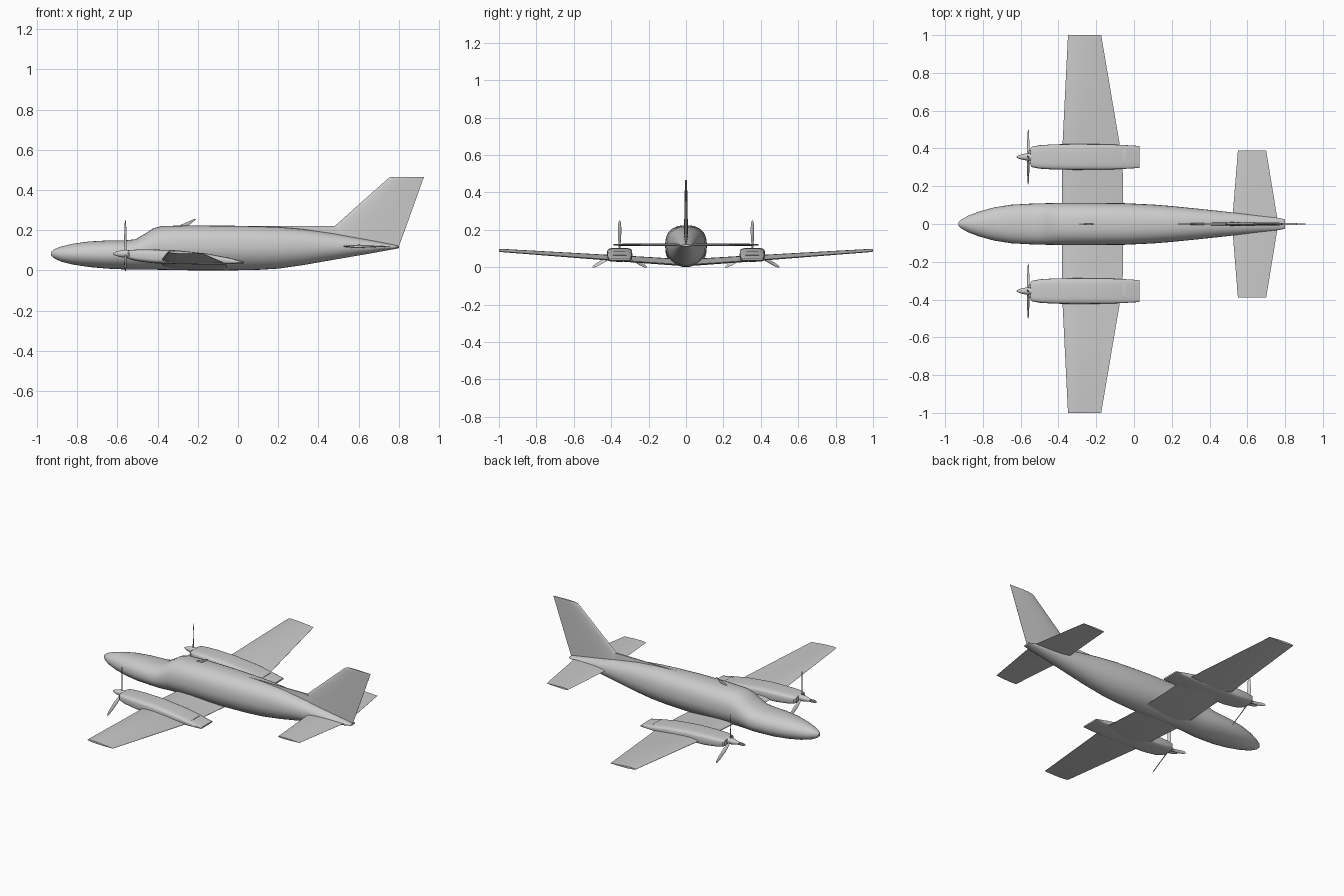
import bpy, bmesh
from math import sin, cos, pi, radians
from mathutils import Matrix, Vector


def loft(name, rings, matrix=None, angle=35):
    """Skin a list of equal-length point rings and cap both ends."""
    bm = bmesh.new()
    vs = [[bm.verts.new(p) for p in r] for r in rings]
    n = len(vs[0])
    for a, b in zip(vs, vs[1:]):
        for i in range(n):
            j = (i + 1) % n
            bm.faces.new((a[i], a[j], b[j], b[i]))
    bm.faces.new(vs[0])
    bm.faces.new(vs[-1])
    if matrix:
        bm.transform(matrix)
    bmesh.ops.recalc_face_normals(bm, faces=bm.faces)
    me = bpy.data.meshes.new(name)
    bm.to_mesh(me)
    bm.free()
    ob = bpy.data.objects.new(name, me)
    bpy.context.collection.objects.link(ob)
    bpy.ops.object.select_all(action='DESELECT')
    ob.select_set(True)
    bpy.context.view_layer.objects.active = ob
    bpy.ops.object.shade_smooth_by_angle(angle=radians(angle))
    return ob


def spow(v, e):
    return (1 if v >= 0 else -1) * abs(v) ** e


def section(x, hw, zb, zt, e_top=2.0, e_bot=2.0, y0=0.0, mid=0.5, n=32):
    """Superellipse cross-section across the x axis."""
    zm = zb + (zt - zb) * mid
    ring = []
    for i in range(n):
        t = 2 * pi * i / n
        c, s = cos(t), sin(t)
        e = 2 / (e_top if s >= 0 else e_bot)
        h = (zt - zm) if s >= 0 else (zm - zb)
        ring.append((x, y0 + hw * spow(c, e), zm + h * spow(s, e)))
    return ring


# airfoil outline: (chord fraction, half thickness fraction)
FOIL = [(0, 0), (0.02, 0.4), (0.08, 0.72), (0.2, 0.96), (0.35, 1), (0.6, 0.75), (0.85, 0.33), (1, 0.06)]
LOOP = FOIL + [(c, -t) for c, t in reversed(FOIL[1:])]


def foil(x0, x1, half):
    return [(x0 + (x1 - x0) * c, half * t) for c, t in LOOP]


# fuselage: x, half width, bottom, top, top exponent, bottom exponent
body = [(-0.93, 0.008, 0.075, 0.092, 2, 2), (-0.915, 0.023, 0.061, 0.105, 2, 2),
        (-0.88, 0.043, 0.044, 0.119, 2, 2), (-0.82, 0.066, 0.029, 0.133, 2.1, 2),
        (-0.74, 0.088, 0.017, 0.144, 2.2, 2), (-0.65, 0.102, 0.009, 0.149, 2.3, 2),
        (-0.56, 0.107, 0.005, 0.150, 2.4, 1.9), (-0.51, 0.109, 0.004, 0.155, 2.4, 1.9),
        (-0.46, 0.110, 0.004, 0.184, 2.3, 1.9), (-0.42, 0.111, 0.004, 0.210, 2.3, 1.9),
        (-0.38, 0.112, 0.003, 0.221, 2.4, 1.9), (-0.25, 0.112, 0.001, 0.224, 2.5, 1.9),
        (-0.05, 0.110, 0.0, 0.223, 2.5, 1.9), (0.1, 0.103, 0.003, 0.220, 2.4, 1.9),
        (0.2, 0.095, 0.009, 0.216, 2.4, 1.9), (0.32, 0.083, 0.026, 0.206, 2.3, 2),
        (0.48, 0.066, 0.054, 0.183, 2.2, 2), (0.65, 0.046, 0.083, 0.152, 2.1, 2),
        (0.77, 0.032, 0.105, 0.129, 2, 2), (0.80, 0.024, 0.111, 0.121, 2, 2)]
loft("fuselage", [section(x, w, b, t, et, eb) for x, w, b, t, et, eb in body])

# wing, tip to tip: y, leading x, trailing x, half thickness
half_wing = [(0.0, -0.38, -0.055, 0.018), (0.3, -0.38, -0.06, 0.016),
             (0.43, -0.378, -0.077, 0.014), (0.99, -0.35, -0.172, 0.008), (1.0, -0.348, -0.174, 0.006)]
stations = [(-y, a, b, h) for y, a, b, h in reversed(half_wing[1:])] + half_wing
rings = []
for y, a, b, h in stations:
    zc = 0.022 + 0.066 * abs(y)
    rings.append([(px, y, zc + pz - 0.05 * (px + 0.25)) for px, pz in foil(a, b, h)])
loft("wing", rings)

# horizontal tail
tail = [(-0.388, 0.55, 0.70, 0.005), (-0.04, 0.522, 0.757, 0.008),
        (0.04, 0.522, 0.757, 0.008), (0.388, 0.55, 0.70, 0.005)]
loft("tailplane", [[(px, y, 0.12 + pz) for px, pz in foil(a, b, h)] for y, a, b, h in tail])

# vertical fin with clipped top corner
fin = [(0.12, 0.40, 0.80, 0.011), (0.22, 0.48, 0.837, 0.010),
       (0.45, 0.738, 0.919, 0.006), (0.461, 0.752, 0.924, 0.006), (0.465, 0.772, 0.925, 0.005)]
loft("vertical_fin", [[(px, py, z) for px, py in foil(a, b, h)] for z, a, b, h in fin])

# dorsal fillet ahead of the fin
loft("dorsal_fillet", [[(x, -w, zb), (x, w, zb), (x, w * 0.5, 0.221), (x, -w * 0.5, 0.221)]
                       for x, w, zb in ((0.05, 0.003, 0.20), (0.3, 0.006, 0.18), (0.49, 0.011, 0.15))])

# swept roof antenna
antenna = [(0.215, -0.31, -0.26, 0.003), (0.24, -0.255, -0.225, 0.003), (0.255, -0.218, -0.208, 0.002)]
loft("roof_antenna", [[(px, py, z) for px, py in foil(a, b, h)] for z, a, b, h in antenna])

# engines: nacelle, intake, exhaust vent, spinner and three-bladed propeller
nacelle = [(-0.548, 0.045, 0.062, 0.098), (-0.54, 0.054, 0.056, 0.101), (-0.50, 0.062, 0.046, 0.104),
           (-0.42, 0.067, 0.036, 0.104), (-0.30, 0.068, 0.032, 0.100), (-0.15, 0.067, 0.029, 0.083),
           (-0.05, 0.063, 0.031, 0.064), (0.03, 0.058, 0.036, 0.045)]
spinner = [(-0.622, 0.002), (-0.612, 0.008), (-0.595, 0.014), (-0.575, 0.018), (-0.54, 0.020)]
blade = [(0.01, 0.005, 0.004, 60), (0.035, 0.007, 0.003, 50), (0.07, 0.011, 0.0025, 38),
         (0.13, 0.010, 0.002, 25), (0.158, 0.007, 0.0015, 20), (0.168, 0.002, 0.001, 18)]
HUB_X, HUB_Z = -0.56, 0.083
for side, s in (("left", -1), ("right", 1)):
    y0 = 0.355 * s
    loft(side + "_nacelle", [section(x, w, b, t, 4, 4, y0) for x, w, b, t in nacelle])
    loft(side + "_intake", [section(x, 0.036, 0.060, 0.067, 8, 8, y0, n=16) for x in (-0.552, -0.53)])
    loft(side + "_exhaust_vent", [section(x, 0.037, 0.05, 0.066, 8, 8, y0, n=16) for x in (-0.06, -0.045)])
    loft(side + "_spinner", [section(x, r, HUB_Z - r, HUB_Z + r, 2, 2, y0, n=20) for x, r in spinner])
    for k in range(3):
        rings = []
        for r, chord, th, tw in blade:
            rot = Matrix.Rotation(radians(tw), 4, 'Z')
            rings.append([rot @ Vector((th * sin(a), chord * cos(a), 0)) + Vector((0, 0, r))
                          for a in (2 * pi * i / 10 for i in range(10))])
        place = Matrix.Translation((HUB_X, y0, HUB_Z)) @ Matrix.Rotation(2 * pi * k / 3, 4, 'X')
        loft(f"{side}_propeller_blade_{k + 1}", rings, place)
